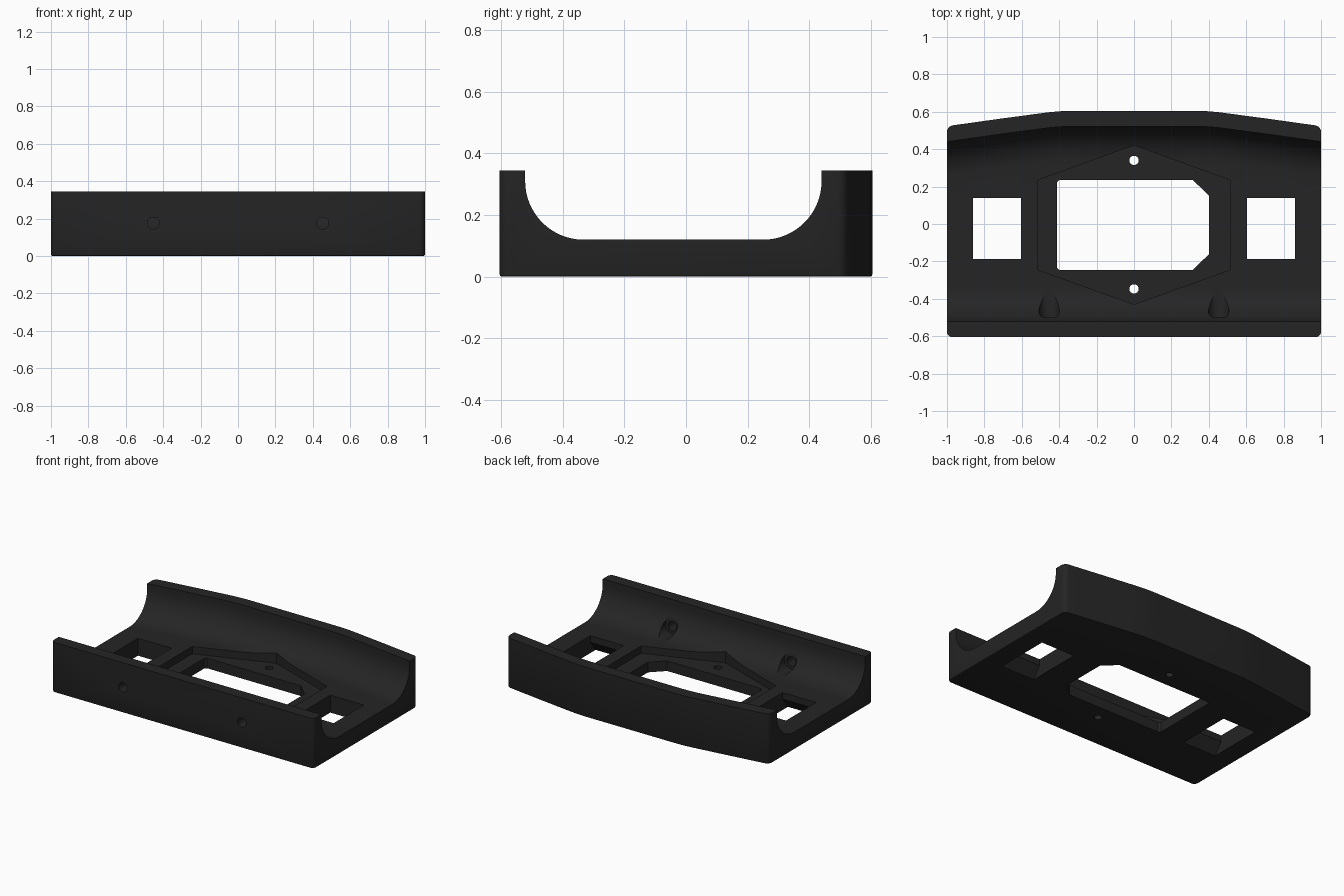
import bpy, bmesh, math

if "Cube" in bpy.data.objects:
    bpy.data.objects.remove(bpy.data.objects["Cube"])

dark = bpy.data.materials.new("charcoal plastic")
dark.diffuse_color = (0.018, 0.018, 0.018, 1)
dark.use_nodes = True
dark.node_tree.nodes["Principled BSDF"].inputs["Base Color"].default_value = dark.diffuse_color

H, FLOOR, R = 0.345, 0.12, 0.19
FRONT, WALL = -0.605, 0.083
HALF_BACK = [(0.0, 0.605), (0.33, 0.605), (0.39, 0.603), (0.45, 0.598), (0.52, 0.589),
             (0.6, 0.578), (0.7, 0.565), (0.8, 0.551), (0.9, 0.537), (1.0, 0.523)]
BACK = [(-x, y) for x, y in HALF_BACK[:0:-1]] + HALF_BACK


def loft(name, rings):
    """Closed solid skinned over matching rings of points."""
    bm = bmesh.new()
    vs = [[bm.verts.new(p) for p in ring] for ring in rings]
    n = len(vs[0])
    for a, b in zip(vs, vs[1:]):
        for i in range(n):
            j = (i + 1) % n
            bm.faces.new((a[i], a[j], b[j], b[i]))
    bm.faces.new(vs[0])
    bm.faces.new(vs[-1])
    bmesh.ops.recalc_face_normals(bm, faces=bm.faces)
    me = bpy.data.meshes.new(name)
    bm.to_mesh(me)
    bm.free()
    ob = bpy.data.objects.new(name, me)
    bpy.context.collection.objects.link(ob)
    me.materials.append(dark)
    return ob


def prism(name, pts, z0, z1):
    return loft(name, [[(x, y, z) for x, y in pts] for z in (z0, z1)])


def circle(r, n=32):
    return [(r * math.cos(2 * math.pi * i / n), r * math.sin(2 * math.pi * i / n)) for i in range(n)]


# Outer block with a bowed back, rounded corners and softened underside
body = prism("mounting_tray", [(-1, FRONT), (1, FRONT)] + BACK[::-1], 0, H)
bm = bmesh.new()
bm.from_mesh(body.data)
corners = [e for e in bm.edges if all(abs(v.co.x) > 0.999 for v in e.verts)
           and abs(e.verts[0].co.z - e.verts[1].co.z) > 0.1]
bmesh.ops.bevel(bm, geom=corners, offset=0.03, segments=5, profile=0.5, affect='EDGES')
rim = [e for e in bm.edges if all(v.co.z < 0.001 for v in e.verts)]
bmesh.ops.bevel(bm, geom=rim, offset=0.008, segments=2, profile=0.5, affect='EDGES')
bm.to_mesh(body.data)
bm.free()

# Trough whose back wall follows the bowed outline
cutters = []
rings = []
for x, y in [(-1.1, BACK[0][1])] + BACK + [(1.1, BACK[-1][1])]:
    yf, yb = FRONT + WALL, y - WALL
    arc = [math.pi / 2 * i / 16 for i in range(17)]
    ring = [(yf, 0.5)] + [(yf + R - R * math.cos(a), FLOOR + R - R * math.sin(a)) for a in arc]
    ring += [(yb - R + R * math.sin(a), FLOOR + R - R * math.cos(a)) for a in arc] + [(yb, 0.5)]
    rings.append([(x, p, q) for p, q in ring])
cutters.append(loft("trough_cutter", rings))

# Hexagonal recess, window with two clipped corners, and two screw holes
cutters.append(prism("recess_cutter", [(0, 0.42), (-0.513, 0.235), (-0.513, -0.245), (0, -0.43),
                                       (0.513, -0.245), (0.513, 0.235)], 0.07, 0.4))
cutters.append(prism("window_cutter", [(-0.4, -0.245), (0.315, -0.245), (0.402, -0.16), (0.402, 0.15),
                                       (0.315, 0.235), (-0.4, 0.235), (-0.413, 0.222), (-0.413, -0.232)],
                     -0.1, 0.3))
for y in (0.34, -0.347):
    cutters.append(prism("screw_cutter", [(p, y + q) for p, q in circle(0.025)], -0.1, 0.3))

for s in (-1, 1):
    # Rectangular slots, flared toward the front underneath
    slot = []
    for z, y0 in ((-0.02, -0.26), (0.075, -0.187), (0.3, -0.187)):
        slot.append([(s * 0.605, y0, z), (s * 0.86, y0, z), (s * 0.86, 0.14, z), (s * 0.605, 0.14, z)])
    cutters.append(loft("slot_cutter", slot))
    # Counterbored holes through the front wall
    for r, y0, y1 in ((0.032, -0.7, -0.45), (0.055, -0.5, -0.25)):
        cutters.append(loft("bore_cutter", [[(s * 0.453 + p, y, 0.175 + q) for p, q in circle(r)]
                                            for y in (y0, y1)]))

# Cut everything and bake the result
for c in cutters:
    m = body.modifiers.new("cut", 'BOOLEAN')
    m.operation, m.solver, m.object = 'DIFFERENCE', 'EXACT', c
    c.hide_render = True
bpy.context.view_layer.objects.active = body
body.select_set(True)
for m in list(body.modifiers):
    bpy.ops.object.modifier_apply(modifier=m.name)
for c in cutters:
    bpy.data.objects.remove(c)
bpy.ops.object.select_all(action='DESELECT')
body.select_set(True)
bpy.ops.object.shade_smooth_by_angle(angle=math.radians(30))
